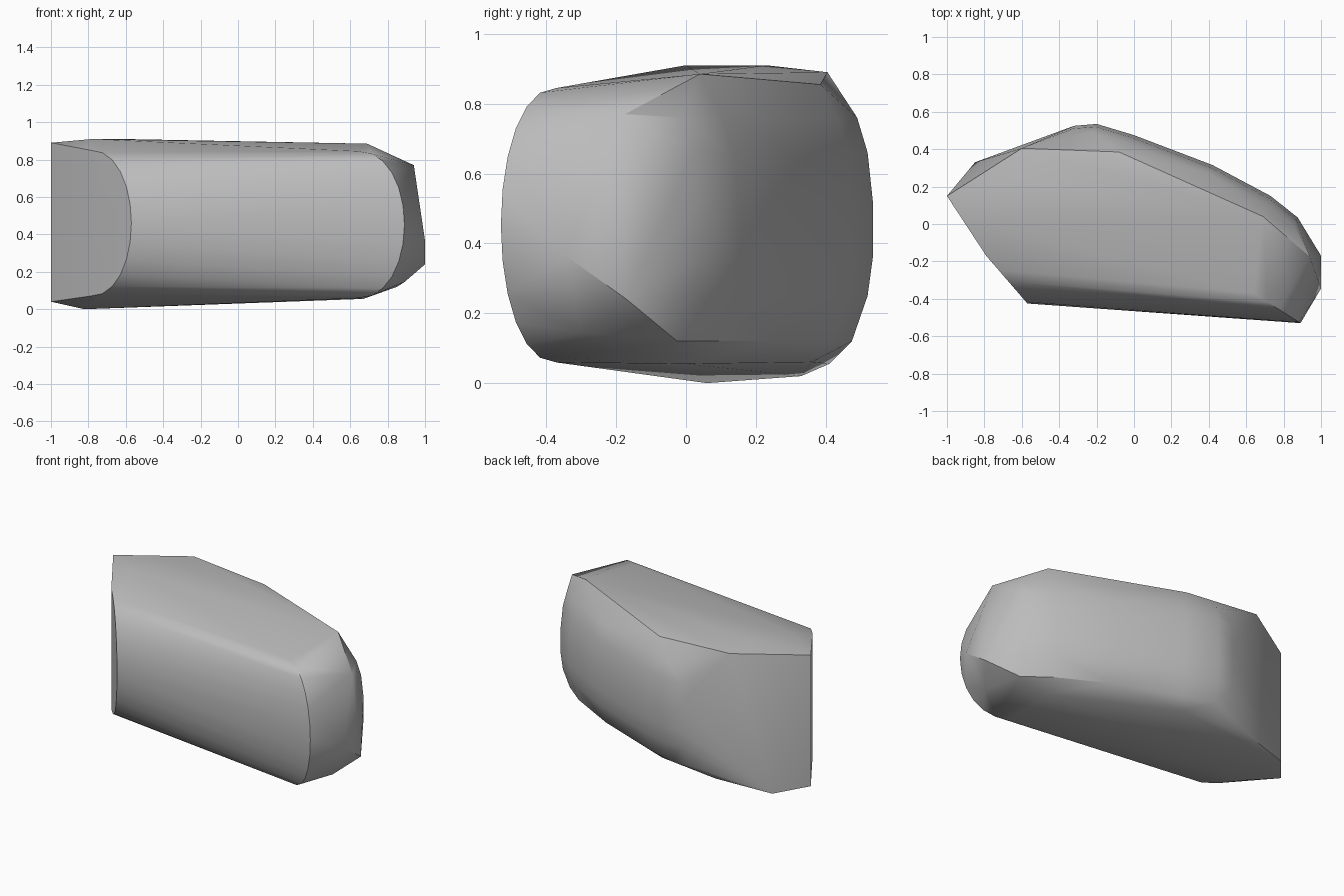
import bpy, bmesh, math

cube = bpy.data.objects.get("Cube")
if cube:
    bpy.data.objects.remove(cube, do_unlink=True)


def bow(base, reach, height, steps=12):
    """Upright half-ellipse bulging from a base point along a flat direction."""
    x, y, z = base
    points = []
    for i in range(steps + 1):
        a = math.pi * (i / steps - 0.5)
        c = max(math.cos(a), 0) ** 0.9
        points.append((x + reach[0] * c, y + reach[1] * c, z + height * math.sin(a)))
    return points


# Rounded front face, swept between two upright bows
points = bow((-0.79, -0.17, 0.46), (0.22, -0.255), 0.39)
points += bow((0.64, -0.37, 0.452), (0.25, -0.16), 0.393)

# Sharp upright edge at the right end
points += [(-1, 0.15, z) for z in (0.04, 0.89)]

# Chipped facets at the left end
points += [(0.94, -0.175, 0.77), (1, -0.17, 0.24), (1, -0.345, 0.365),
           (0.89, -0.3, 0.145)]

# Corners of the top and the underside
points += [(-0.78, 0, 0.91), (-0.62, 0.23, 0.91), (-0.6, 0.405, 0.89),
           (-0.08, 0.385, 0.855), (0.69, 0.04, 0.885)]
points += [(-0.82, 0.06, 0), (-0.85, 0.33, 0.02), (-0.5, 0.41, 0.055),
           (-0.08, 0.36, 0.06), (0.67, 0, 0.055)]

# Rounded back: upright ribs, fullest at mid height
for x, y in ((0.875, 0.035), (0.73, 0.15), (0.42, 0.315), (0, 0.475),
             (-0.2, 0.535), (-0.32, 0.525)):
    for z, inset in ((0.25, 0.015), (0.36, 0), (0.52, 0), (0.66, 0.015), (0.76, 0.045), (0.12, 0.06)):
        points.append((x - inset * 0.4, y - inset, z))

# Wrap all outlines in one faceted solid
bm = bmesh.new()
for p in points:
    bm.verts.new(p)
hull = bmesh.ops.convex_hull(bm, input=bm.verts[:])
spare = {g for g in hull["geom_interior"] + hull["geom_unused"]
         if isinstance(g, bmesh.types.BMVert)}
bmesh.ops.delete(bm, geom=list(spare), context="VERTS")
bmesh.ops.dissolve_limit(bm, angle_limit=math.radians(1), verts=bm.verts[:], edges=bm.edges[:])
bmesh.ops.recalc_face_normals(bm, faces=bm.faces[:])

mesh = bpy.data.meshes.new("stone")
bm.to_mesh(mesh)
bm.free()
stone = bpy.data.objects.new("stone", mesh)
bpy.context.collection.objects.link(stone)

# Plain grey stone
grey = bpy.data.materials.new("stone_grey")
grey.use_nodes = True
colour = (0.5, 0.5, 0.5, 1)
grey.diffuse_color = colour
grey.node_tree.nodes["Principled BSDF"].inputs["Base Color"].default_value = colour
mesh.materials.append(grey)

# Soft curves with sharp chipped edges
bpy.ops.object.select_all(action="DESELECT")
stone.select_set(True)
bpy.context.view_layer.objects.active = stone
bpy.ops.object.shade_smooth_by_angle(angle=math.radians(30))
